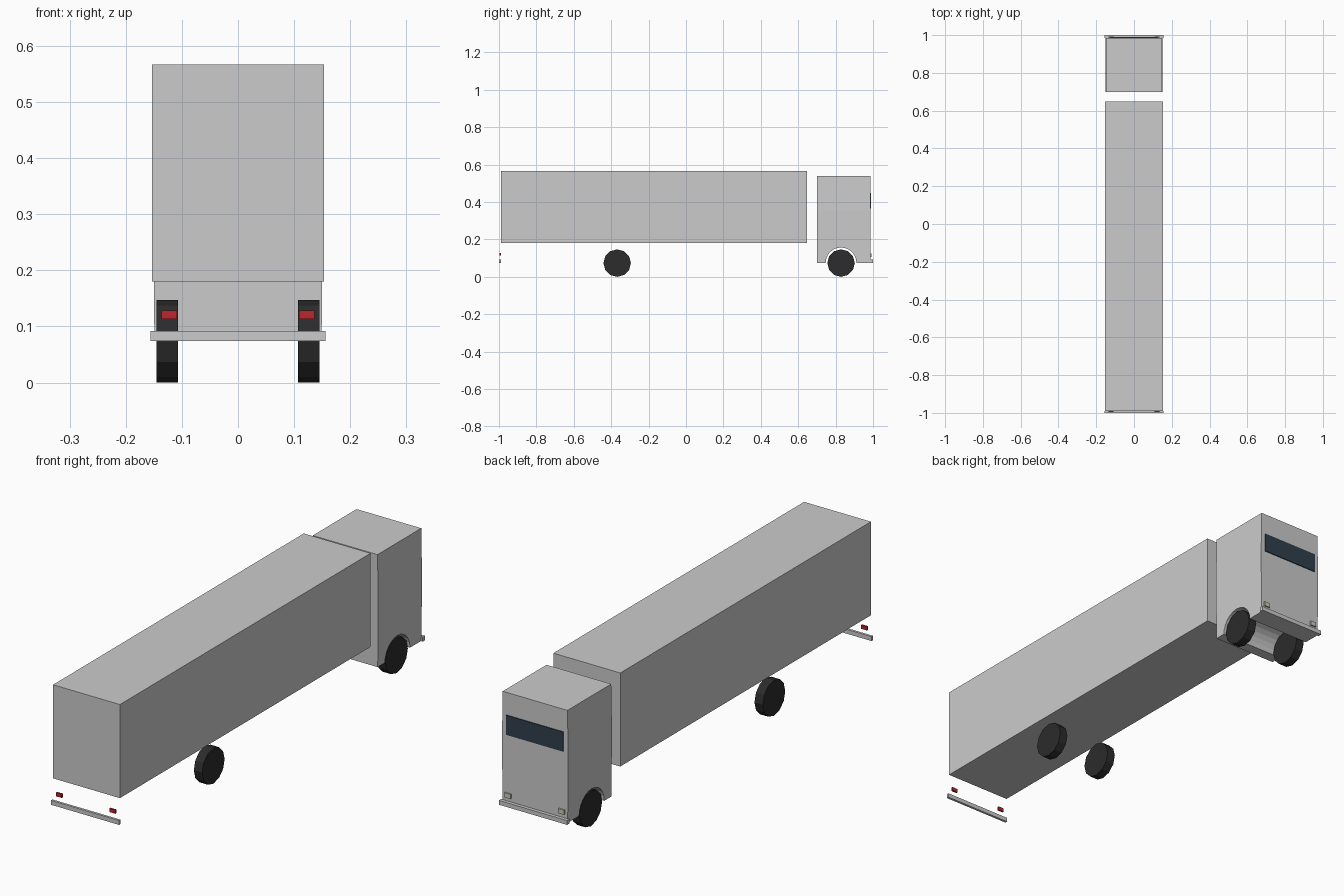
import bpy, bmesh, math

if "Cube" in bpy.data.objects:
    bpy.data.objects.remove(bpy.data.objects["Cube"])


def material(name, rgb):
    m = bpy.data.materials.new(name)
    m.diffuse_color = (*rgb, 1)
    m.use_nodes = True
    m.node_tree.nodes["Principled BSDF"].inputs["Base Color"].default_value = m.diffuse_color
    return m


BLACK = material("tyre_black", (0.025, 0.025, 0.025))
GLASS = material("dark_glass", (0.03, 0.05, 0.07))
RED = material("lamp_red", (0.5, 0.02, 0.025))
CREAM = material("lamp_cream", (0.6, 0.6, 0.5))


def finish(name, bm, mat=None):
    bmesh.ops.recalc_face_normals(bm, faces=bm.faces)
    me = bpy.data.meshes.new(name)
    bm.to_mesh(me)
    bm.free()
    ob = bpy.data.objects.new(name, me)
    bpy.context.collection.objects.link(ob)
    if mat:
        me.materials.append(mat)
    return ob


def box(name, x, y, z, mat=None):
    bm = bmesh.new()
    bmesh.ops.create_cube(bm, size=1)
    for v in bm.verts:
        for i, (lo, hi) in enumerate((x, y, z)):
            v.co[i] = lo + (v.co[i] + 0.5) * (hi - lo)
    return finish(name, bm, mat)


# Cargo body
box("cargo_body", (-0.153, 0.153), (-0.99, 0.648), (0.18, 0.567))

# Cab: side profile with a wheel arch, extruded across the width
WHEEL_Y, R = 0.829, 0.0735
BOTTOM, BELT, TOP = 0.075, 0.353, 0.54
profile = [(0.70, TOP), (0.70, BOTTOM)]
for i in range(13):
    a = math.pi * (1 - i / 12)
    profile.append((WHEEL_Y + 0.082 * math.cos(a), BOTTOM + 0.082 * math.sin(a)))
profile += [(0.986, BOTTOM), (0.986, TOP)]
bm = bmesh.new()
face = bm.faces.new([bm.verts.new((-1, y, z)) for y, z in profile])
ext = bmesh.ops.extrude_face_region(bm, geom=[face])
for v in ext["geom"]:
    if isinstance(v, bmesh.types.BMVert):
        v.co.x = 1
# bm keeps its start face, giving a closed solid; cut in the belt line
bmesh.ops.bisect_plane(bm, geom=bm.verts[:] + bm.edges[:] + bm.faces[:],
                       plane_co=(0, 0, BELT), plane_no=(0, 0, 1))
for v in bm.verts:
    z = v.co.z
    if z <= BELT:
        w = 0.149 + 0.0025 * (z - BOTTOM) / (BELT - BOTTOM)
    else:
        w = 0.1515 - 0.0035 * (z - BELT) / (TOP - BELT)
    v.co.x *= w
finish("cab", bm)

# Windscreen and bumpers
box("windscreen", (-0.131, 0.131), (0.98, 0.990), (0.366, 0.447), GLASS)
box("front_bumper", (-0.156, 0.156), (0.984, 1.0), (0.074, 0.092))
box("rear_bumper", (-0.156, 0.156), (-1.0, -0.99), (0.074, 0.092))

# Lamps and wheels on both sides
for side, s in (("left", -1), ("right", 1)):
    lamp_x = sorted((s * 0.109, s * 0.136))
    box(f"tail_lamp_{side}", lamp_x, (-0.996, -0.988), (0.113, 0.128), RED)
    box(f"head_lamp_{side}", lamp_x, (0.982, 0.992), (0.107, 0.126), CREAM)
    for end, y in (("front", WHEEL_Y), ("rear", -0.368)):
        bm = bmesh.new()
        bmesh.ops.create_cone(bm, cap_ends=True, segments=12,
                              radius1=R, radius2=R, depth=0.038)
        for v in bm.verts:
            px, py, pz = v.co
            v.co = (s * 0.126 + pz, y + px, R + py)
        finish(f"{end}_wheel_{side}", bm, BLACK)
